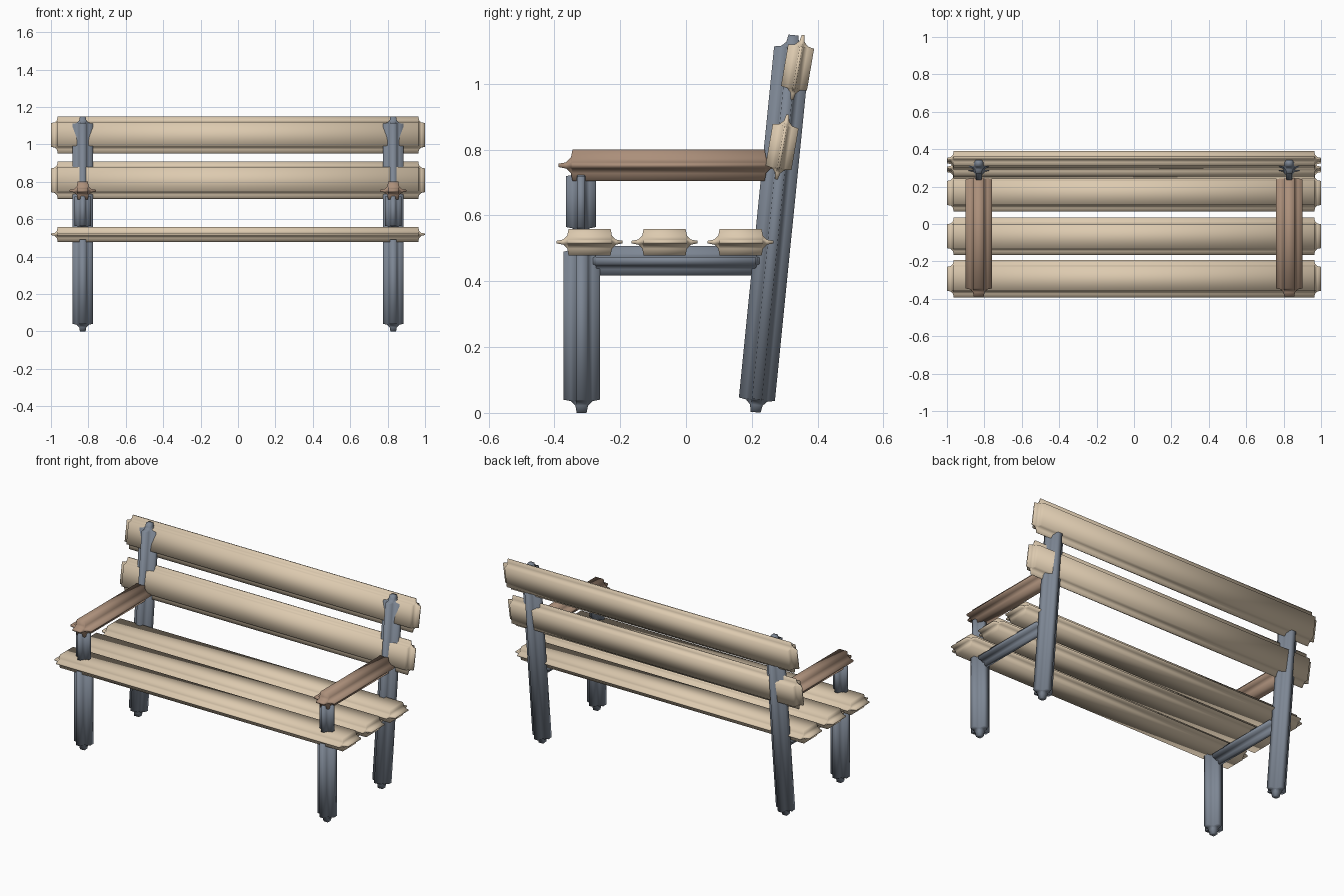
import bpy

cube = bpy.data.objects.get("Cube")
if cube:
    bpy.data.objects.remove(cube, do_unlink=True)


def material(name, rgb):
    m = bpy.data.materials.new(name)
    m.use_nodes = True
    color = (*rgb, 1.0)
    m.diffuse_color = color
    bsdf = next(n for n in m.node_tree.nodes if n.type == 'BSDF_PRINCIPLED')
    bsdf.inputs["Base Color"].default_value = color
    bsdf.inputs["Roughness"].default_value = 0.7
    return m


pale_wood = material("pale_wood", (0.72, 0.59, 0.43))
brown_wood = material("brown_wood", (0.41, 0.275, 0.195))
grey_metal = material("grey_metal", (0.205, 0.24, 0.295))


def bar(name, size, center, mat, cove, tilt=0.0):
    """Box with coved (inward-curved) edges, tilted back about x."""
    bpy.ops.mesh.primitive_cube_add(size=1, location=center)
    ob = bpy.context.object
    ob.name = name
    ob.scale = size
    bpy.ops.object.transform_apply(location=False, rotation=False, scale=True)
    ob.rotation_euler.x = -tilt
    ob.data.materials.append(mat)
    bpy.ops.object.shade_smooth()
    bevel = ob.modifiers.new("coved_edges", 'BEVEL')
    bevel.width = cove
    bevel.segments = 3
    bevel.profile = 0.06
    bevel.limit_method = 'NONE'
    return ob


# Seat slats
for i, y in enumerate((-0.293, -0.065, 0.166)):
    bar(f"seat_slat_{i + 1}", (2.0, 0.2, 0.08), (0, y, 0.519), pale_wood, 0.036)

# Backrest boards
for name, y, z in (("lower", 0.292, 0.808), ("upper", 0.339, 1.05)):
    bar(f"{name}_back_board", (2.0, 0.08, 0.2), (0, y, z), pale_wood, 0.036, 0.17)

# Side frames, one at each end
for side, x in (("left", 0.83), ("right", -0.83)):
    bar(f"{side}_front_leg", (0.11, 0.11, 0.53), (x, -0.317, 0.265), grey_metal, 0.04)
    bar(f"{side}_back_leg", (0.11, 0.11, 1.152), (x, 0.269, 0.575), grey_metal, 0.04, 0.1)
    bar(f"{side}_seat_rail", (0.09, 0.555, 0.09), (x, -0.03, 0.462), grey_metal, 0.035)
    bar(f"{side}_arm_post", (0.09, 0.09, 0.225), (x, -0.319, 0.642), grey_metal, 0.035)
    bar(f"{side}_armrest", (0.14, 0.67, 0.096), (x, -0.053, 0.752), brown_wood, 0.043)
